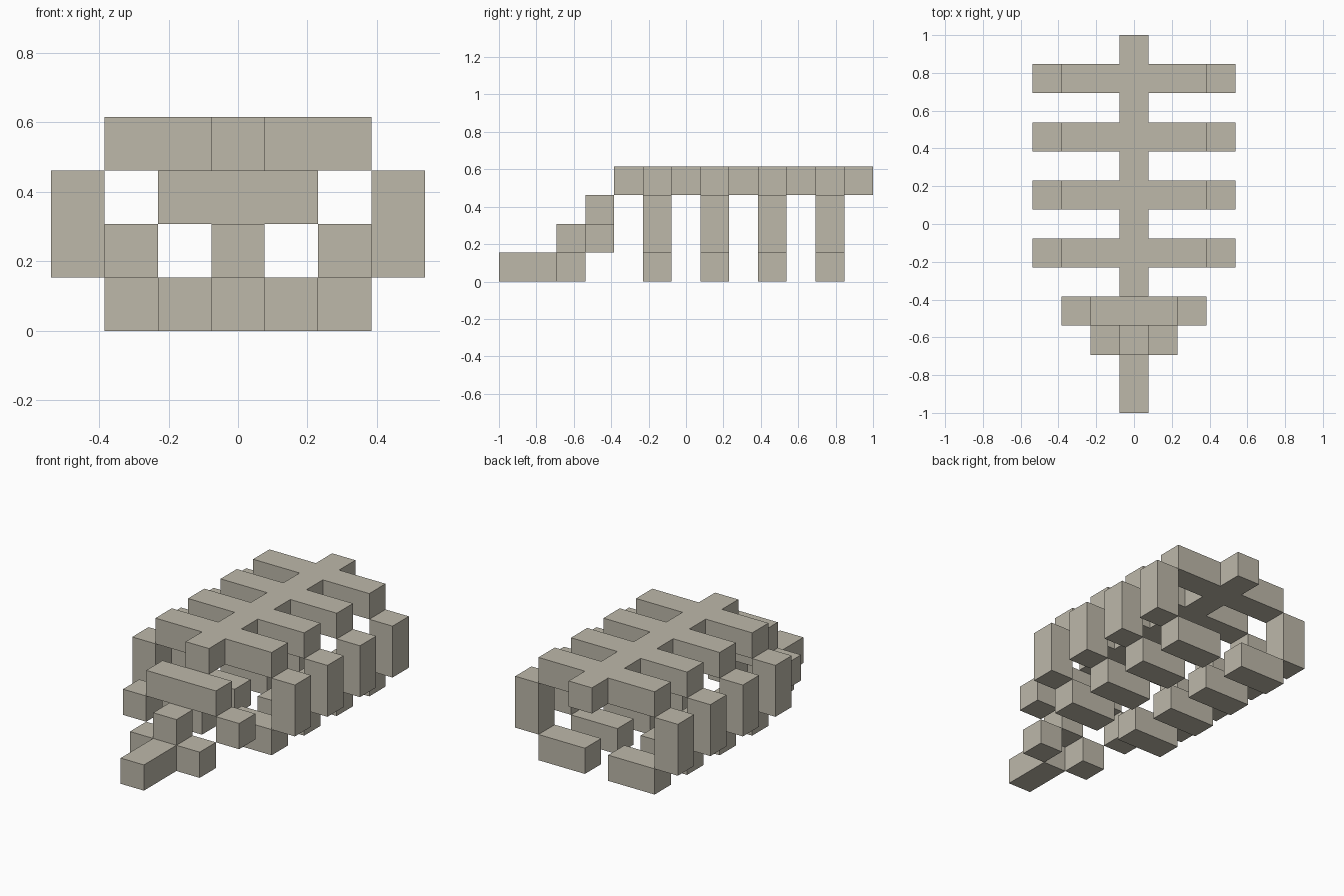
import bpy
import bmesh

if "Cube" in bpy.data.objects:
    bpy.data.objects.remove(bpy.data.objects["Cube"], do_unlink=True)

U = 2 / 13                # one block
RIB_ROWS = (5, 7, 9, 11)  # block rows, counted from the front

stone = bpy.data.materials.new("warm_grey_stone")
stone.use_nodes = True
colour = (0.51, 0.48, 0.40, 1)
stone.diffuse_color = colour
stone.node_tree.nodes["Principled BSDF"].inputs["Base Color"].default_value = colour


def add_object(name, bm):
    bmesh.ops.recalc_face_normals(bm, faces=bm.faces)
    mesh = bpy.data.meshes.new(name)
    bm.to_mesh(mesh)
    bm.free()
    mesh.materials.append(stone)
    obj = bpy.data.objects.new(name, mesh)
    bpy.context.collection.objects.link(obj)


def block(name, x, y, z):
    """Box over inclusive block ranges: x about the centre, y from front, z from ground."""
    low = (x[0] - 0.5, y[0] - 6.5, z[0])
    high = (x[1] + 0.5, y[1] - 5.5, z[1] + 1)
    bm = bmesh.new()
    bmesh.ops.create_cube(bm, size=1)
    for v in bm.verts:
        v.co = [(b if c > 0 else a) * U for c, a, b in zip(v.co, low, high)]
    add_object(name, bm)


def pair(name, x, y, z):
    block("left_" + name, x, y, z)
    block("right_" + name, (-x[1], -x[0]), y, z)


# Spine and upper ribs: one comb outline, mirrored and extruded
half = [(0.5, 4)]
for row in RIB_ROWS:
    half += [(0.5, row), (2.5, row), (2.5, row + 1), (0.5, row + 1)]
half.append((0.5, 13))
outline = half + [(-x, y) for x, y in reversed(half)]
bm = bmesh.new()
base = bm.faces.new([bm.verts.new((x * U, (y - 6.5) * U, 3 * U)) for x, y in outline])
top = bmesh.ops.extrude_face_region(bm, geom=[base])["geom"]
bmesh.ops.translate(bm, vec=(0, 0, U), verts=[g for g in top if isinstance(g, bmesh.types.BMVert)])
add_object("spine_with_upper_ribs", bm)

# Rib sides and lower rib ends
for number, row in enumerate(RIB_ROWS, 1):
    pair(f"rib_side_{number}", (3, 3), (row, row), (1, 2))
    pair(f"lower_rib_{number}", (1, 2), (row, row), (0, 0))

# Head
block("snout", (0, 0), (0, 1), (0, 0))
pair("jaw_block", (1, 1), (2, 2), (0, 0))
block("nose_bridge", (0, 0), (2, 2), (1, 1))
pair("cheek_block", (2, 2), (3, 3), (1, 1))
block("brow", (-1, 1), (3, 3), (2, 2))
